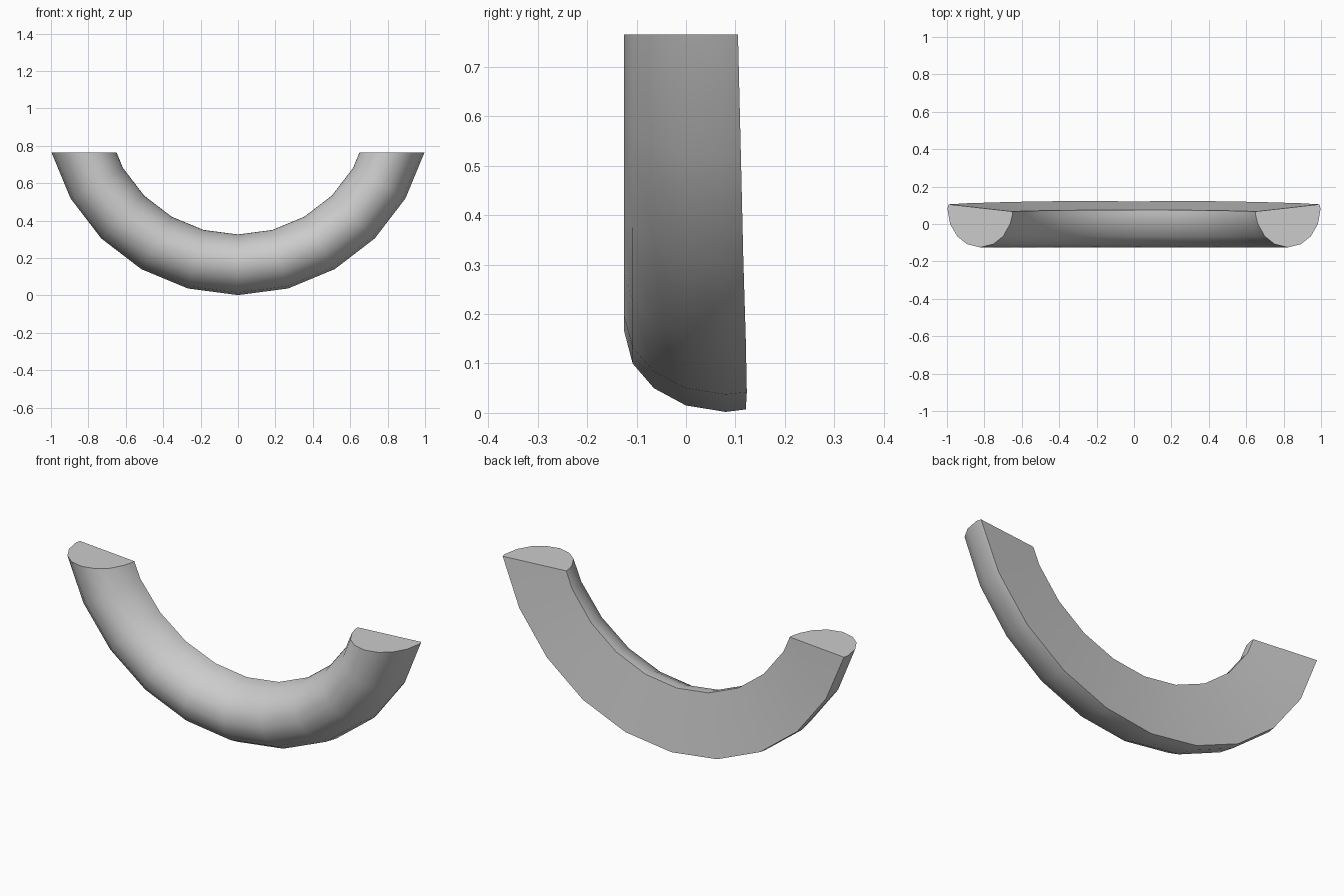
import bpy, bmesh
from math import sin, cos, radians

cube = bpy.data.objects.get("Cube")
if cube:
    bpy.data.objects.remove(cube, do_unlink=True)

CENTRE_Z = 1.036   # centre of the arc
TOP_Z = 0.765      # level of the flat ends
STEP = 15

# Rounded front of the cross-section: (distance from arc centre, y)
PROFILE = [(1.034, 0.08), (1.021, 0.0), (0.986, -0.065), (0.936, -0.108),
           (0.871, -0.125), (0.806, -0.108), (0.756, -0.065),
           (0.722, 0.0), (0.711, 0.045)]
# Back edges lean slightly forward towards the ends
OUTER_Y = [0.121, 0.123, 0.121, 0.116, 0.111, 0.105]
INNER_Y = [0.075, 0.075, 0.073, 0.071, 0.068, 0.065]

# Sweep the section round the arc
bm = bmesh.new()
rings = []
for i in range(-5, 6):
    a = radians(i * STEP)
    section = [(1.029, OUTER_Y[abs(i)])] + PROFILE + [(0.71, INNER_Y[abs(i)])]
    rings.append([bm.verts.new((r * sin(a), y, CENTRE_Z - r * cos(a)))
                  for r, y in section])
for a, b in zip(rings, rings[1:]):
    for j in range(len(a)):
        k = (j + 1) % len(a)
        bm.faces.new((a[j], a[k], b[k], b[j]))

# Trim both ends level and cap them
bmesh.ops.bisect_plane(bm, geom=bm.verts[:] + bm.edges[:] + bm.faces[:],
                       plane_co=(0, 0, TOP_Z), plane_no=(0, 0, 1),
                       clear_outer=True)
bmesh.ops.holes_fill(bm, edges=[e for e in bm.edges if e.is_boundary], sides=0)
bmesh.ops.recalc_face_normals(bm, faces=bm.faces[:])

mesh = bpy.data.meshes.new("curved_half_tube")
bm.to_mesh(mesh)
bm.free()
tube = bpy.data.objects.new("curved_half_tube", mesh)
bpy.context.collection.objects.link(tube)

# Plain grey finish
grey = bpy.data.materials.new("plain_grey")
grey.use_nodes = True
colour = (0.6, 0.6, 0.6, 1)
grey.diffuse_color = colour
grey.node_tree.nodes["Principled BSDF"].inputs["Base Color"].default_value = colour
mesh.materials.append(grey)

# Smooth round side, crisp back and end edges
bpy.ops.object.select_all(action="DESELECT")
tube.select_set(True)
bpy.context.view_layer.objects.active = tube
bpy.ops.object.shade_smooth_by_angle(angle=radians(40))
